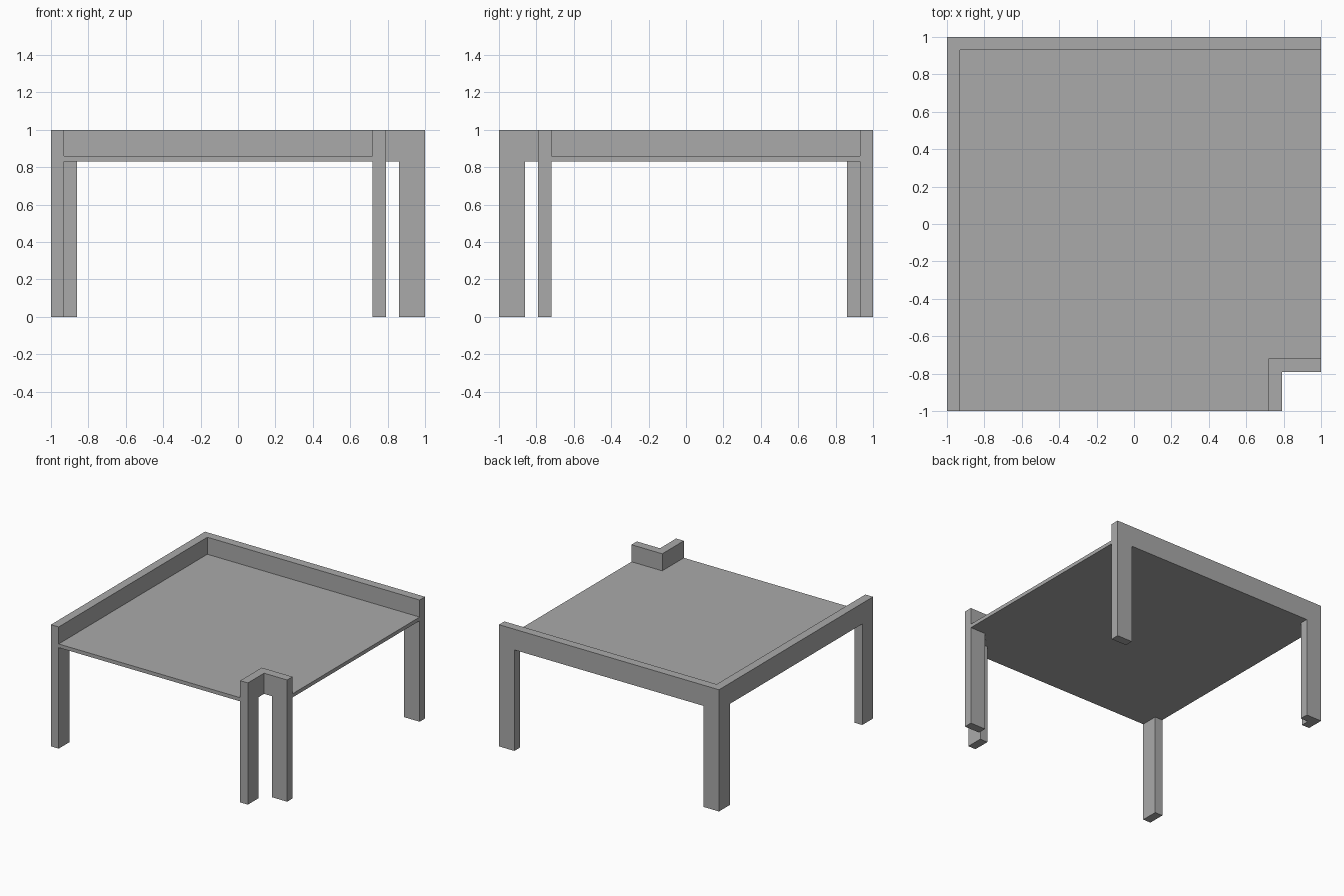
import bpy
import bmesh

if "Cube" in bpy.data.objects:
    bpy.data.objects.remove(bpy.data.objects["Cube"])

T = 0.07        # wall thickness
LEG = 0.14      # leg width
LOW, TOP = 0.83, 1.0    # apron bottom and top
DECK = 0.86     # deck surface

grey = bpy.data.materials.new("plain grey")
grey.diffuse_color = (0.4, 0.4, 0.4, 1)
grey.use_nodes = True
grey.node_tree.nodes["Principled BSDF"].inputs["Base Color"].default_value = grey.diffuse_color


def finish(name, bm):
    bmesh.ops.remove_doubles(bm, verts=bm.verts, dist=1e-4)
    bmesh.ops.recalc_face_normals(bm, faces=bm.faces)
    bmesh.ops.dissolve_limit(bm, angle_limit=0.01, verts=bm.verts, edges=bm.edges)
    mesh = bpy.data.meshes.new(name)
    bm.to_mesh(mesh)
    bm.free()
    mesh.materials.append(grey)
    obj = bpy.data.objects.new(name, mesh)
    bpy.context.collection.objects.link(obj)
    return obj


def l_frame(name, corner, length, corner_leg):
    """L-shaped apron from an outer corner along +x and -y, with legs below."""
    cx, cy = corner
    steps = [T, LEG, length - LEG, length]
    # cells in plan: (x0, x1, depth0, depth1, reaches the floor)
    cells = [(0, T, 0, T, corner_leg)]
    for a, b, leg in zip(steps, steps[1:], (corner_leg, False, True)):
        cells += [(a, b, 0, T, leg), (0, T, a, b, leg)]
    blocks = []
    for x0, x1, d0, d1, leg in cells:
        blocks.append((x0, x1, d0, d1, LOW, TOP))
        if leg:
            blocks.append((x0, x1, d0, d1, 0, LOW))
    # keep only the sides that no neighbouring block covers
    sides = {}
    for x0, x1, d0, d1, z0, z1 in blocks:
        xs, ys, zs = (cx + x0, cx + x1), (cy - d1, cy - d0), (z0, z1)
        for axis in range(3):
            for end in range(2):
                quad = []
                for u, v in ((0, 0), (1, 0), (1, 1), (0, 1)):
                    pick = [u, v]
                    pick.insert(axis, end)
                    quad.append((xs[pick[0]], ys[pick[1]], zs[pick[2]]))
                key = frozenset(tuple(round(c, 4) for c in p) for p in quad)
                if key in sides:
                    del sides[key]
                else:
                    sides[key] = quad
    bm = bmesh.new()
    for quad in sides.values():
        bm.faces.new([bm.verts.new(p) for p in quad])
    return finish(name, bm)


# Back and left walls with three legs
l_frame("corner_frame", (-1, 1), 2.0, True)
# Small walls around the cut corner with two legs
l_frame("notch_frame", (0.72, -0.72), 0.28, False)

# Deck fitted between the two frames
outline = [(-1 + T, -1), (0.72, -1), (0.72, -0.72), (1, -0.72), (1, 1 - T), (-1 + T, 1 - T)]
bm = bmesh.new()
rings = [[bm.verts.new((x, y, z)) for x, y in outline] for z in (LOW, DECK)]
for ring in rings:
    bm.faces.new(ring)
for i in range(len(outline)):
    j = (i + 1) % len(outline)
    bm.faces.new((rings[0][i], rings[0][j], rings[1][j], rings[1][i]))
finish("deck", bm)
